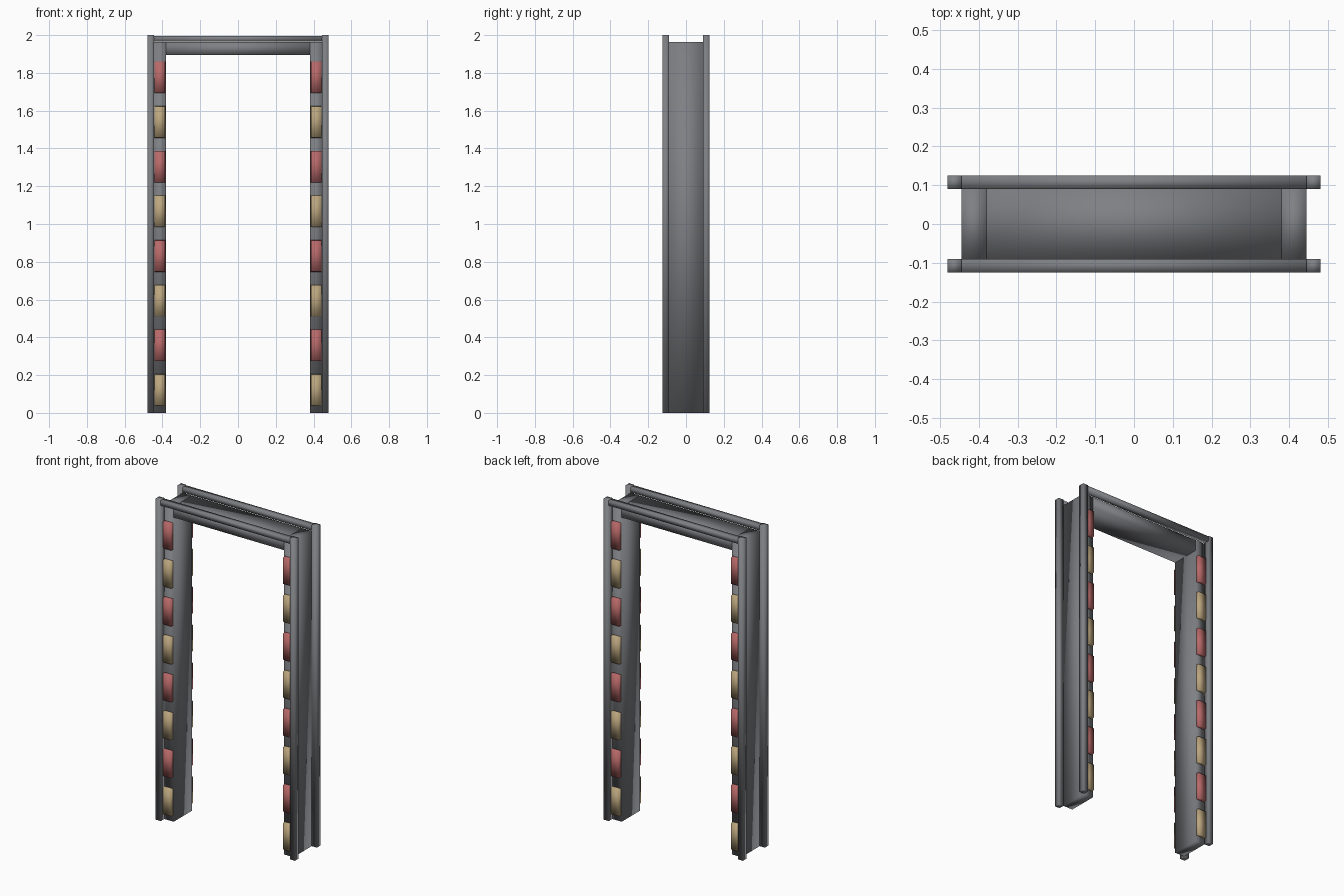
import bpy
import bmesh

cube = bpy.data.objects.get("Cube")
if cube:
    bpy.data.objects.remove(cube, do_unlink=True)


def material(name, color):
    mat = bpy.data.materials.new(name)
    mat.use_nodes = True
    mat.diffuse_color = (*color, 1)
    mat.node_tree.nodes["Principled BSDF"].inputs["Base Color"].default_value = (*color, 1)
    return mat


grey = material("steel grey", (0.21, 0.215, 0.23))
red = material("soft red", (0.48, 0.14, 0.14))
tan = material("warm tan", (0.50, 0.38, 0.21))


def box(name, low, high, mat, taper=0, facing=0):
    """Smooth box; the face turned to facing * y can be drawn in by taper."""
    mesh = bpy.data.meshes.new(name)
    bm = bmesh.new()
    bmesh.ops.create_cube(bm, size=1)
    for v in bm.verts:
        outer = v.co.y * facing > 0
        for i in range(3):
            side = 1 if v.co[i] > 0 else -1
            v.co[i] = high[i] if side > 0 else low[i]
            if outer and i != 1:
                v.co[i] -= side * taper
    for f in bm.faces:
        f.smooth = True
    bm.to_mesh(mesh)
    bm.free()
    mesh.materials.append(mat)
    obj = bpy.data.objects.new(name, mesh)
    bpy.context.collection.objects.link(obj)
    return obj


INNER, OUTER, EDGE = 0.38, 0.445, 0.48
HALF, DEPTH = 0.09, 0.125
BEAM_TOP = 1.963


def span(side, a, b):
    return sorted((side * a, side * b))


# Side panels
for sx, side in ((-1, "right"), (1, "left")):
    x0, x1 = span(sx, INNER, OUTER)
    box(f"{side}_side_panel", (x0, -HALF, 0), (x1, HALF, BEAM_TOP), grey)

    for sy, end in ((-1, "front"), (1, "back")):
        # Corner rails
        rx0, rx1 = span(sx, OUTER, EDGE)
        y0, y1 = span(sy, HALF, DEPTH)
        box(f"{side}_{end}_corner_rail", (rx0, y0, 0), (rx1, y1, 2), grey)

        # Alternating indicator lights
        lx0, lx1 = span(sx, INNER + 0.004, OUTER - 0.002)
        ly0, ly1 = span(sy, HALF - 0.01, HALF + 0.018)
        for i in range(8):
            z = 0.036 + i * 0.2365
            box(f"{side}_{end}_light_{i + 1}", (lx0, ly0, z), (lx1, ly1, z + 0.17),
                red if i % 2 else tan, 0.003, sy)

# Overhead beam and its two rails
box("overhead_beam", (-INNER, -HALF, 1.895), (INNER, HALF, BEAM_TOP), grey)
for sy, end in ((-1, "front"), (1, "back")):
    y0, y1 = span(sy, HALF, DEPTH)
    box(f"{end}_top_rail", (-OUTER, y0, 1.965), (OUTER, y1, 1.996), grey)
